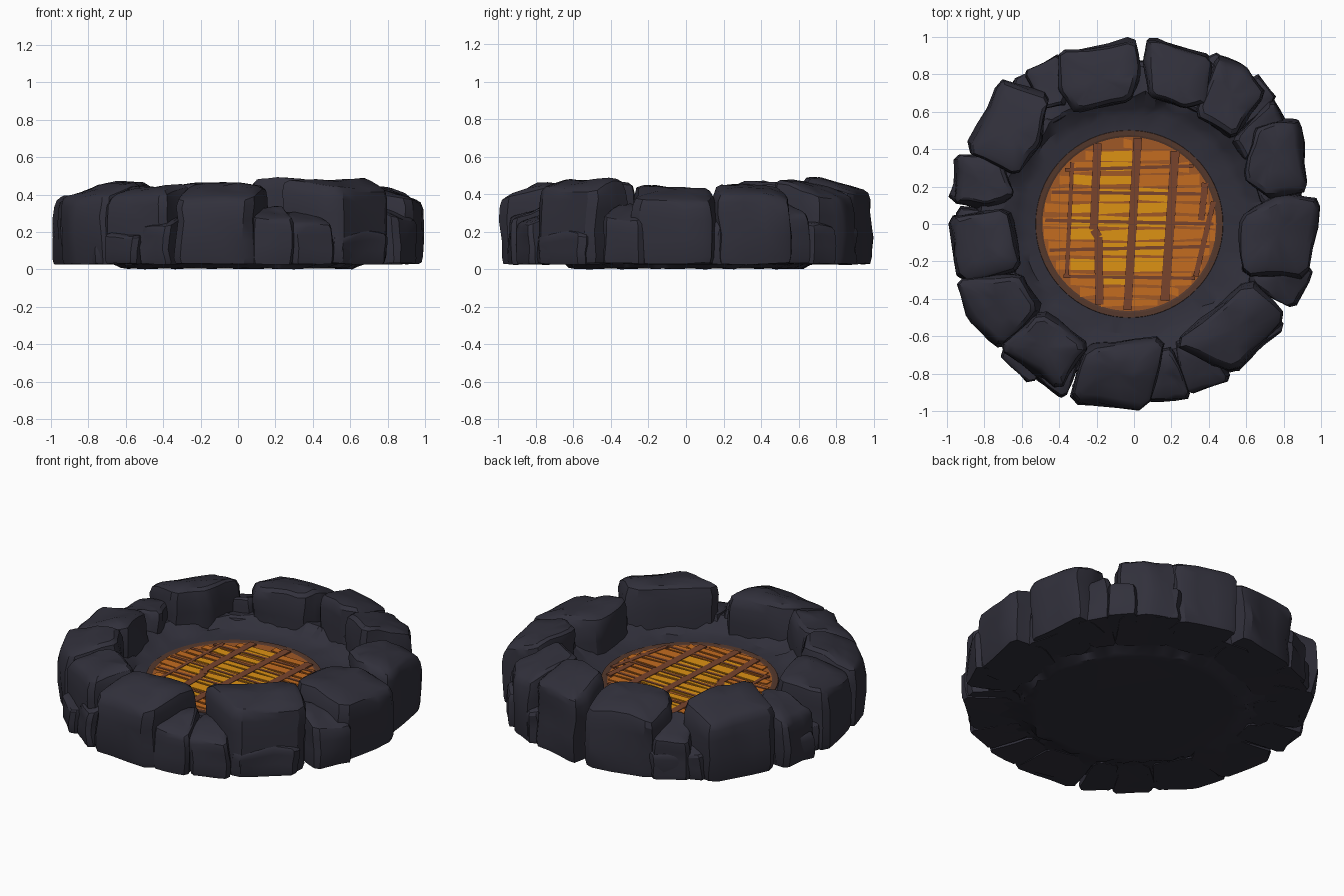
import bpy, bmesh, math, random
from mathutils import Vector, noise

if "Cube" in bpy.data.objects:
    bpy.data.objects.remove(bpy.data.objects["Cube"])

random.seed(4)

def mat(name, rgb):
    m = bpy.data.materials.new(name)
    m.diffuse_color = (*[(c / 255 / 12.92 if c < 11 else ((c / 255 + .055) / 1.055) ** 2.4) for c in rgb], 1)
    m.use_nodes = True
    m.node_tree.nodes["Principled BSDF"].inputs["Base Color"].default_value = m.diffuse_color
    return m

STONE = mat("dark_stone", (49, 48, 59))
RIM = mat("scorched_rim", (84, 56, 44))
BAR = mat("bar_brown", (120, 68, 44))
BED = mat("ember_bed", (160, 88, 38))
ORANGE = mat("ember_orange", (196, 108, 32))
YELLOW = mat("ember_yellow", (220, 146, 20))

def finish(name, bm, mats):
    bmesh.ops.recalc_face_normals(bm, faces=bm.faces)
    me = bpy.data.meshes.new(name)
    bm.to_mesh(me)
    bm.free()
    ob = bpy.data.objects.new(name, me)
    bpy.context.collection.objects.link(ob)
    for m in mats:
        me.materials.append(m)
    return ob

def skin(bm, rings):
    """Bridge successive closed rings of points; returns vertex rings."""
    vr = [[bm.verts.new(p) for p in r] for r in rings]
    for a, b in zip(vr, vr[1:]):
        n = len(a)
        for i in range(n):
            bm.faces.new((a[i], a[(i + 1) % n], b[(i + 1) % n], b[i]))
    return vr

smooth = []

def stone(name, pts, h):
    """Rough block over a footprint, worn on top, lower towards the outside."""
    pts = [Vector(p) for p in pts]
    c = sum(pts, Vector((0, 0))) / len(pts)
    loop = []
    for i, p in enumerate(pts):
        a, b = pts[i - 1], pts[(i + 1) % len(pts)]
        loop += [p.lerp(a, .1), p.lerp(b, .1), p.lerp(b, .36), p.lerp(b, .64)]
    off = Vector((random.uniform(-9, 9), random.uniform(-9, 9), random.uniform(-9, 9)))
    rings = []
    for t, s in ((0, .96), (.08, 1), (.35, 1.01), (.65, 1.0), (.85, .98), (.96, .92), (1, .8), (1.01, .4)):
        ring = []
        for p in loop:
            q = c + (p - c) * s
            z = .03 + (h - .03) * t - max(0, q.length - .76) * .3 * t * t
            co = Vector((q.x, q.y, z))
            d = noise.noise_vector(co * 4 + off) * .028 + noise.noise_vector(co * 11 + off) * .01
            co += d * (0.4 if t < .1 else 1)
            co.x, co.y = max(-1, min(1, co.x)), max(-1, min(1, co.y))
            co.z = max(.025, co.z)
            ring.append(co)
        rings.append(ring)
    bm = bmesh.new()
    vr = skin(bm, rings)
    bm.faces.new(vr[0])
    top = bm.verts.new((c.x, c.y, sum(v.co.z for v in vr[-1]) / len(vr[-1])))
    for i, v in enumerate(vr[-1]):
        bm.faces.new((v, vr[-1][(i + 1) % len(vr[-1])], top))
    smooth.append(finish(name, bm, [STONE]))

# large wall stones
stone("stone_back", [(-.4, .91), (.01, .99), (.03, .8), (-.01, .67), (-.32, .58), (-.4, .72)], .46)
stone("stone_back_right", [(.08, 1), (.42, .9), (.4, .66), (.28, .62), (.06, .67), (.06, .88)], .48)
stone("stone_right_corner", [(.44, .91), (.6, .84), (.7, .7), (.52, .43), (.33, .58)], .475)
stone("stone_right_upper", [(.76, .56), (.88, .56), (.93, .18), (.72, .15), (.58, .24), (.64, .52)], .46)
stone("stone_right", [(.56, .03), (.79, .17), (1, .13), (.92, -.29), (.58, -.28)], .44)
stone("stone_front_right", [(.62, -.29), (.81, -.5), (.54, -.81), (.2, -.64)], .48)
stone("stone_front", [(-.26, -.65), (.17, -.6), (.08, -.99), (-.35, -.95)], .44)
stone("stone_front_left", [(-.5, -.46), (-.24, -.65), (-.39, -.89), (-.73, -.66)], .45)
# stones of the left side
stone("stone_left_lower", [(-.95, -.3), (-.6, -.25), (-.5, -.45), (-.71, -.66), (-.88, -.5)], .46)
stone("stone_left", [(-1, .04), (-.67, .1), (-.59, -.24), (-.93, -.32)], .43)
stone("stone_left_small", [(-.95, .37), (-.7, .35), (-.63, .15), (-.8, .08), (-.97, .12)], .38)
stone("stone_left_upper", [(-.9, .4), (-.71, .76), (-.46, .7), (-.49, .42), (-.64, .25)], .475)
stone("stone_back_left", [(-.6, .82), (-.38, .91), (-.34, .62), (-.48, .62)], .35)

# low wedge stones filling the outer foot: start angle, end angle, radius, height
for i, (a0, a1, r, h) in enumerate([(8, 31, .94, .3), (30, 42, 1.0, .36), (41, 51, 1.04, .3), (52, 66, 1.02, .3),
                                    (78, 98, .9, .25), (112, 132, 1.01, .27), (136, 155, .97, .27),
                                    (158, 173, 1.0, .26), (174, 198, .98, .25), (199, 222, 1.0, .27),
                                    (224, 237, 1.03, .25), (237, 249, 1.01, .3), (250, 274, .97, .25),
                                    (274, 288, .97, .33), (288, 302, .98, .3), (303, 326, .98, .25),
                                    (332, 347, .99, .34)]):
    P = lambda a, q: (q * math.cos(math.radians(a)), q * math.sin(math.radians(a)))
    stone("foot_stone_%d" % i, [P(a0, .68), P(a0, r * .98), P(a1, r), P(a1, .68)], h)

# stone basin: lathed with a jagged edge
N = 72
bm = bmesh.new()
rings = []
for r, z, jr, jz in ((.56, .004, 0, 0), (.61, .006, .025, .006), (.66, .03, .025, .005), (.85, .04, .02, 0),
                     (.84, .26, .02, .02), (.7, .28, .02, .02), (.63, .225, .02, .015), (.585, .205, .015, .004),
                     (.5, .2, 0, 0)):
    ring = []
    for i in range(N):
        a = math.tau * i / N
        k = random.uniform(-1, 1)
        q = r + jr * k
        ring.append((q * math.cos(a) - (.025 if r == .5 else 0), q * math.sin(a), max(0, z + jz * random.uniform(-1, 1))))
    rings.append(ring)
vr = skin(bm, rings)
bm.faces.new(vr[0])
smooth.append(finish("stone_basin", bm, [STONE]))

# scorched rim and ember bed
CX, R = -.025, .465
bm = bmesh.new()
circ = lambda r, z: [(CX + r * math.cos(math.tau * i / N), r * math.sin(math.tau * i / N), z) for i in range(N)]
vr = skin(bm, [circ(.502, .199), circ(.5, .204), circ(.475, .203), circ(R, .2)])
bm.faces.new(vr[-1]).material_index = 1
finish("ember_bed", bm, [RIM, BED])

def plate(bm, quad, z0, z1, mi):
    lo = [bm.verts.new((x, y, z0)) for x, y in quad]
    hi = [bm.verts.new((x, y, z1)) for x, y in quad]
    fs = [bm.faces.new(hi)]
    for i in range(4):
        j = (i + 1) % 4
        fs.append(bm.faces.new((lo[i], lo[j], hi[j], hi[i])))
    for f in fs:
        f.material_index = mi

# glowing slats, yellow at the heart and orange near the rim
bm = bmesh.new()
edges = [-.5, -.34, -.2, -.01, .19, .36, .48]
y = -.44
while y < .44:
    w = random.uniform(.05, .085)
    for x0, x1 in zip(edges, edges[1:]):
        half = math.sqrt(max(0, R * R - max(abs(y), abs(y + w)) ** 2))
        a, b = max(x0, CX - half), min(x1, CX + half)
        if b - a < .03:
            continue
        j = [random.uniform(-.009, .009) for _ in range(4)]
        g = .012
        quad = [(a, y + j[0]), (b, y + j[1]), (b, y + w - g + j[2]), (a, y + w - g + j[3])]
        d = math.hypot(((a + b) / 2 + .06) * 1.15, (y + w / 2) * .85)
        plate(bm, quad, .199, .206, 0 if d + random.uniform(-.07, .07) < .3 else 1)
    y += w + .004
finish("ember_slats", bm, [YELLOW, ORANGE])

# charred bars across the embers
bm = bmesh.new()
def bar(path, w):
    for (x0, y0), (x1, y1) in zip(path, path[1:]):
        d = Vector((x1 - x0, y1 - y0)).normalized() * w / 2
        nx, ny = -d.y, d.x
        plate(bm, [(x0 + nx, y0 + ny), (x0 - nx, y0 - ny), (x1 - nx, y1 - ny), (x1 + nx, y1 + ny)], .2, .209, 0)
bar([(-.195, .43), (-.215, -.03), (-.19, -.07), (-.185, -.43)], .045)
bar([(.02, .46), (-.035, -.46)], .045)
bar([(.22, .39), (.165, -.41)], .048)
bar([(.38, .22), (.36, .02)], .035)
bar([(.425, .12), (.33, -.28)], .028)
bar([(-.33, .33), (-.36, -.28)], .022)
for y0, y1 in ((.29, .31), (.17, .16), (.02, .0), (-.14, -.12), (-.28, -.29)):
    h = math.sqrt(.45 ** 2 - y0 ** 2)
    bar([(CX - h, y0), (CX + h, y1)], .018)
finish("charred_bars", bm, [BAR])

# smooth worn stone, keeping broken edges crisp
bpy.ops.object.select_all(action='DESELECT')
for o in smooth:
    o.select_set(True)
bpy.context.view_layer.objects.active = smooth[0]
bpy.ops.object.shade_smooth_by_angle(angle=math.radians(32))
